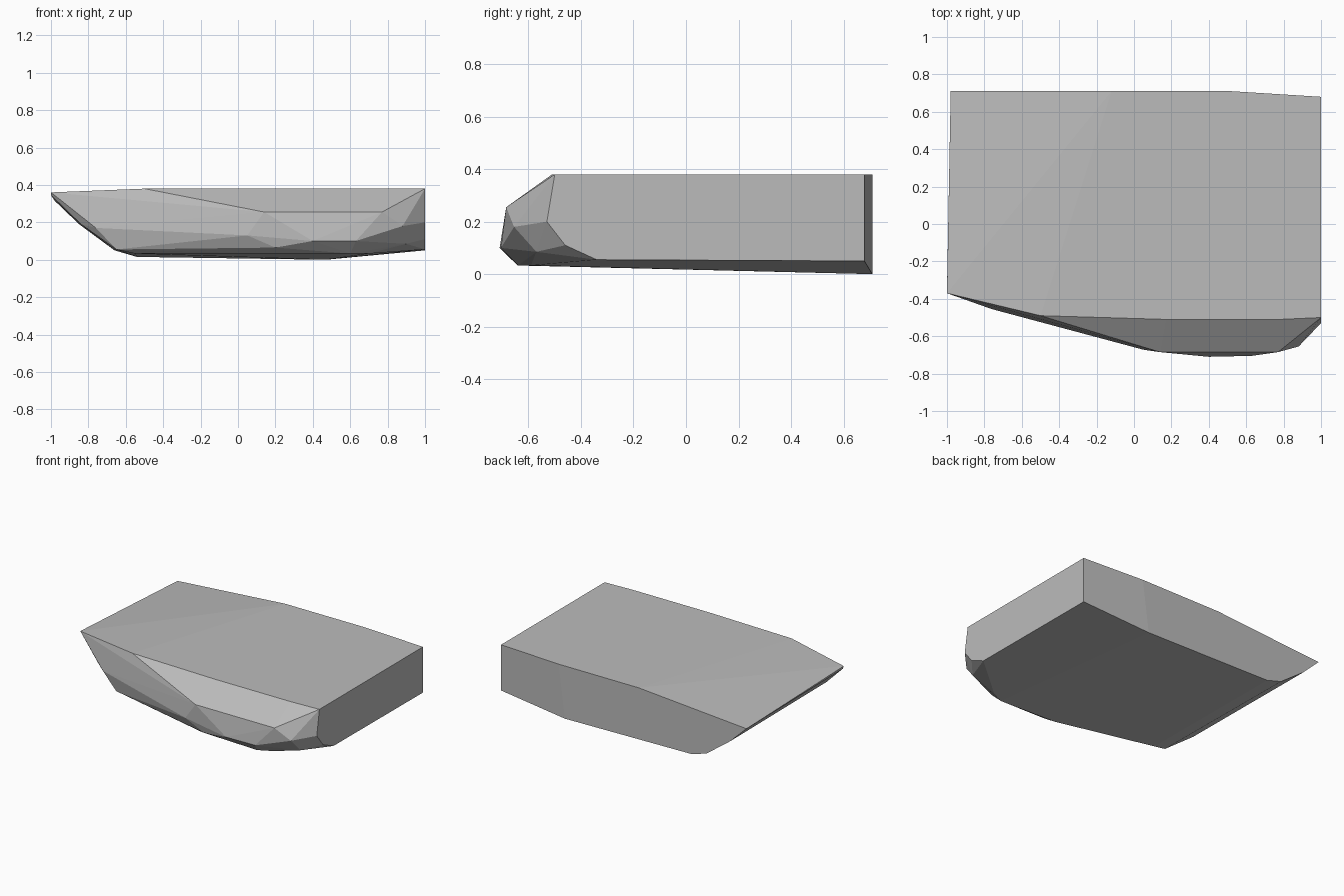
import bpy
import bmesh
import math
from mathutils import Vector

# Remove the default cube only
default_cube = bpy.data.objects.get("Cube")
if default_cube:
    bpy.data.objects.remove(default_cube, do_unlink=True)


def make_material(name, value):
    """Plain grey material, same colour in viewport and render."""
    material = bpy.data.materials.new(name)
    material.use_nodes = True
    colour = (value, value, value, 1)
    material.diffuse_color = colour
    shader = material.node_tree.nodes["Principled BSDF"]
    shader.inputs["Base Color"].default_value = colour
    return material


def along_y(y, profile):
    """Profile of (x, z) pairs placed on a plane of constant y."""
    return [Vector((x, y, z)) for x, z in profile]


def along_x(x, profile):
    """Profile of (y, z) pairs placed on a plane of constant x."""
    return [Vector((x, y, z)) for y, z in profile]


def along_z(z, outline):
    """Outline of (x, y) pairs placed on a plane of constant z."""
    return [Vector((x, y, z)) for x, y in outline]


def make_rock(name, points, material):
    """Wrap the points in a faceted convex shell."""
    mesh = bpy.data.meshes.new(name)
    bm = bmesh.new()
    for point in points:
        bm.verts.new(point)
    hull = bmesh.ops.convex_hull(bm, input=bm.verts[:])
    loose = {g for g in hull["geom_interior"] + hull["geom_unused"]
             if isinstance(g, bmesh.types.BMVert)}
    bmesh.ops.delete(bm, geom=list(loose), context="VERTS")
    bmesh.ops.dissolve_limit(bm, angle_limit=math.radians(1),
                             verts=bm.verts[:], edges=bm.edges[:])
    bmesh.ops.recalc_face_normals(bm, faces=bm.faces[:])
    bm.to_mesh(mesh)
    bm.free()
    mesh.materials.append(material)
    rock = bpy.data.objects.new(name, mesh)
    bpy.context.collection.objects.link(rock)
    return rock


# Straight cut back wall, tapering to the thin end
back_wall = along_y(.71, [
    (.52, .38), (-.12, .38), (-.98, .315), (-.85, .19),
    (-.66, .05), (-.54, .015), (.47, 0)])

# Straight cut side wall with a chipped lower front corner
side_wall = along_x(1, [
    (.68, .38), (-.5, .38), (-.53, .2), (-.46, .11),
    (-.34, .055), (.68, .05)])

# Flat top edge and the thin tip
top_edge = along_z(.38, [(.78, -.51), (.17, -.51), (-.5, -.49)])
tip = along_x(-1, [(-.37, .36), (-.36, .345)])

# Bulging broken front, from brow to belly
brow = along_z(.255, [(.14, -.685), (.77, -.685)])
belly = along_z(.1, [(.4, -.71), (.63, -.705)])
chips = [Vector(p) for p in (
    (.88, -.655, .18), (.05, -.672, .13), (.2, -.675, .065),
    (.9, -.57, .085), (-.76, -.455, .17), (-.84, -.4, .19))]

# Underside front edge
underside = along_z(.033, [(-.55, -.45), (.15, -.62), (.6, -.64), (.7, -.59)])
heel = along_z(.055, [(-.65, -.46)])

stone = make_material("stone grey", .5)
make_rock("rock_slab",
          back_wall + side_wall + top_edge + tip + brow + belly
          + chips + underside + heel, stone)
